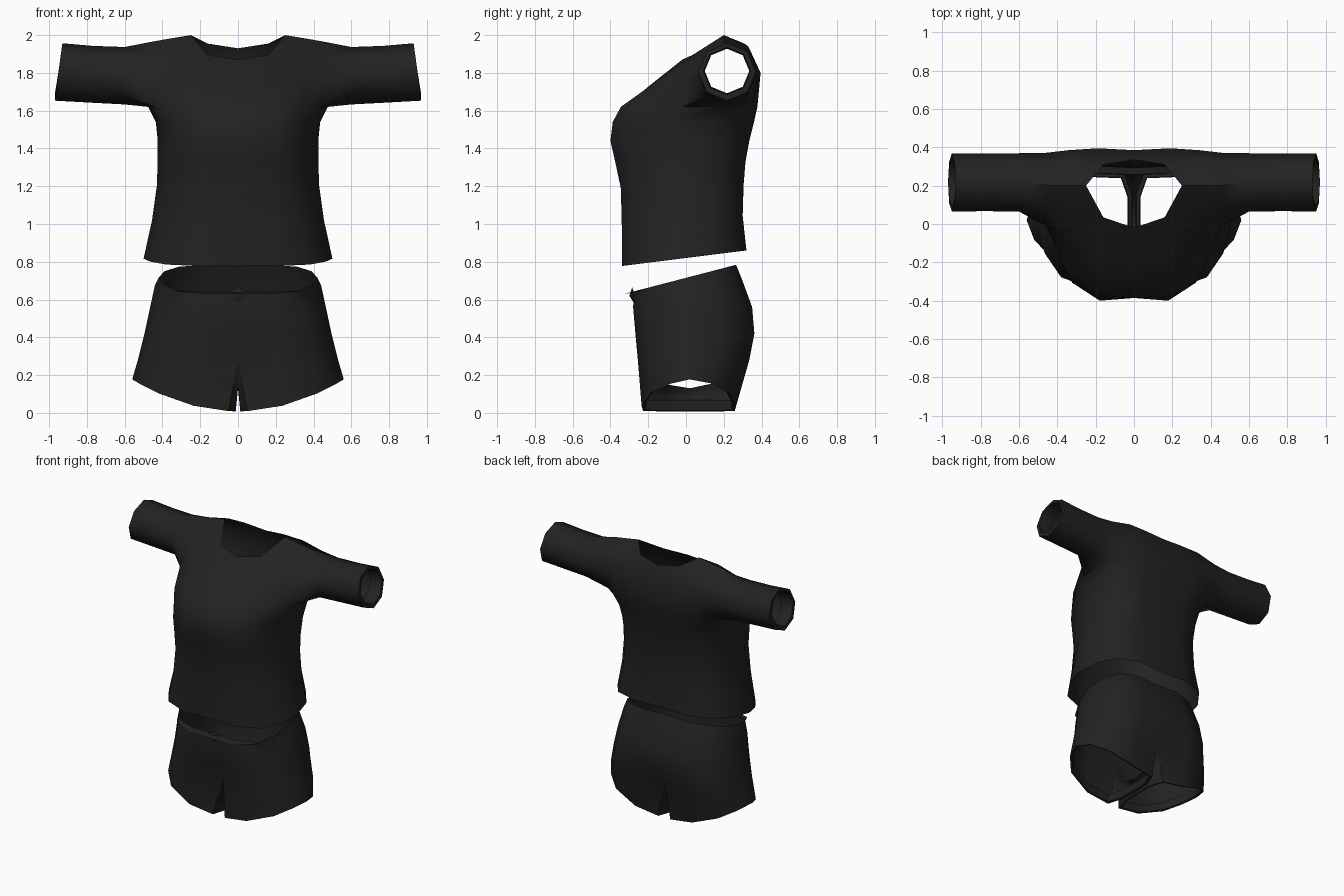
import bpy, bmesh, math

cube = bpy.data.objects.get("Cube")
if cube:
    bpy.data.objects.remove(cube, do_unlink=True)

fabric = bpy.data.materials.new("black_fabric")
fabric.use_nodes = True
black = (0.016, 0.016, 0.016, 1)
fabric.diffuse_color = black
fabric.node_tree.nodes["Principled BSDF"].inputs["Base Color"].default_value = black

# Half outline of the body, front centre round the side to back centre
OUTLINE = [(0, -.97), (.42, -1), (.76, -.8), (.93, -.4), (1, 0),
           (.93, .5), (.75, .85), (.42, 1), (0, .97)]


def body_ring(bm, z, width, front, side, back, tilt=0, pinch=1):
    ring = []
    for u, v in OUTLINE:
        reach = side - front if v < 0 else back - side
        y = side + v * reach * (pinch if u == 0 else 1)
        ring.append(bm.verts.new((u * width, y, z + tilt * y)))
    return ring


def bridge(bm, a, b, closed=False):
    n = len(a)
    for i in range(n if closed else n - 1):
        j = (i + 1) % n
        corners = list(dict.fromkeys((a[i], a[j], b[j], b[i])))
        if len(corners) > 2:
            bm.faces.new(corners)


def finish(bm, name):
    bmesh.ops.recalc_face_normals(bm, faces=bm.faces)
    rear = max(bm.faces, key=lambda f: f.calc_center_median().y)
    if rear.normal.y < 0:
        bmesh.ops.reverse_faces(bm, faces=bm.faces)
    mesh = bpy.data.meshes.new(name)
    bm.to_mesh(mesh)
    bm.free()
    mesh.materials.append(fabric)
    obj = bpy.data.objects.new(name, mesh)
    bpy.context.collection.objects.link(obj)
    mirror = obj.modifiers.new("mirror", 'MIRROR')
    mirror.use_clip = True
    bpy.ops.object.select_all(action='DESELECT')
    obj.select_set(True)
    bpy.context.view_layer.objects.active = obj
    bpy.ops.object.shade_smooth_by_angle(angle=math.radians(50))
    return obj


# Shirt: body from hem to armpit
bm = bmesh.new()
rings = [body_ring(bm, *r) for r in (
    (.82, .5, -.34, -.03, .32, .125),
    (1.02, .455, -.34, 0, .30, .08),
    (1.2, .43, -.345, .02, .305, .03),
    (1.33, .425, -.375, .04, .315),
    (1.44, .425, -.40, .07, .335),
    (1.54, .435, -.388, .12, .36),
    (1.62, .475, -.345, .2, .378))]
for a, b in zip(rings, rings[1:]):
    bridge(bm, a, b)
chest = rings[-1]

# Shirt: yoke columns running over the shoulder, neck left open
yoke = [
    ([(0, -.19, 1.735), (0, -.02, 1.87)], None, [(0, .335, 1.93), (0, .385, 1.8)]),
    ([(.19, -.17, 1.745), (.16, .035, 1.895)], None, [(.16, .31, 1.955), (.19, .395, 1.8)]),
    ([(.34, -.06, 1.77), (.31, .06, 1.91)], (.25, .2, 2), [(.31, .33, 1.94), (.34, .385, 1.8)]),
    ([(.46, .0, 1.74), (.47, .08, 1.88)], (.44, .2, 1.968), [(.47, .32, 1.91), (.47, .37, 1.79)]),
]
columns = []
for i, (front, top, back) in enumerate(yoke):
    f = [chest[i]] + [bm.verts.new(p) for p in front]
    b = [bm.verts.new(p) for p in back] + [chest[8 - i]]
    peak = bm.verts.new(top) if top else None
    columns.append((f + [peak or f[-1]], [peak or b[0]] + b))
for left, right in zip(columns, columns[1:]):
    bridge(bm, left[0], right[0])
    bridge(bm, left[1], right[1])

# Shirt: sleeve from armhole to cuff, with the cuff turned inward
sleeve = columns[3][0] + columns[3][1][1:] + [chest[4]]
for x, z, radius, slant in ((.6, 1.785, .152, 0), (.78, 1.793, .15, .01),
                            (.95, 1.805, .152, .02), (.95, 1.81, .125, .02),
                            (.86, 1.81, .118, .02)):
    ring = []
    for k in range(8):
        t = math.radians(225 - 45 * k)
        ring.append(bm.verts.new((x - slant * math.sin(t), .217 + radius * math.cos(t),
                                  z + radius * math.sin(t))))
    bridge(bm, sleeve, ring, True)
    sleeve = ring
finish(bm, "shirt")

# Shorts: waistband and hips
bm = bmesh.new()
rings = [body_ring(bm, *r) for r in (
    (.715, .42, -.335, 0, .265, .26),
    (.675, .44, -.275, 0, .295, .12),
    (.56, .465, -.28, .02, .35),
    (.42, .495, -.268, .03, .362),
    (.28, .53, -.255, .03, .335, 0, .75))]
for a, b in zip(rings, rings[1:]):
    bridge(bm, a, b)

# Shorts: leg closed off by the crotch, curved hem with a turned edge
crotch = [bm.verts.new(p) for p in ((0, .16, .16), (0, .02, .13), (0, -.1, .15))]
leg = rings[-1] + crotch
hem_plan = [(.05 if u == 0 else u * .56, .02 + v * (.255 if v < 0 else .245))
            for u, v in OUTLINE] + [(.012, .15), (.012, .02), (.012, -.1)]
for inset, lift in ((1, 0), (.94, .005), (.92, .06)):
    ring = []
    for x, y in hem_plan:
        hx = .28 + (x - .28) * inset
        ring.append(bm.verts.new((hx, .02 + (y - .02) * inset, .008 + .54 * x * x + lift)))
    bridge(bm, leg, ring, True)
    leg = ring
finish(bm, "shorts")

# Small gathered fold below the front of the waistband
bm = bmesh.new()
fold = [bm.verts.new(p) for p in ((0, -.285, .665), (.065, -.275, .635),
                                  (0, -.3, .62), (0, -.275, .58))]
bm.faces.new((fold[0], fold[2], fold[1]))
bm.faces.new((fold[2], fold[3], fold[1]))
finish(bm, "waist_fold")
